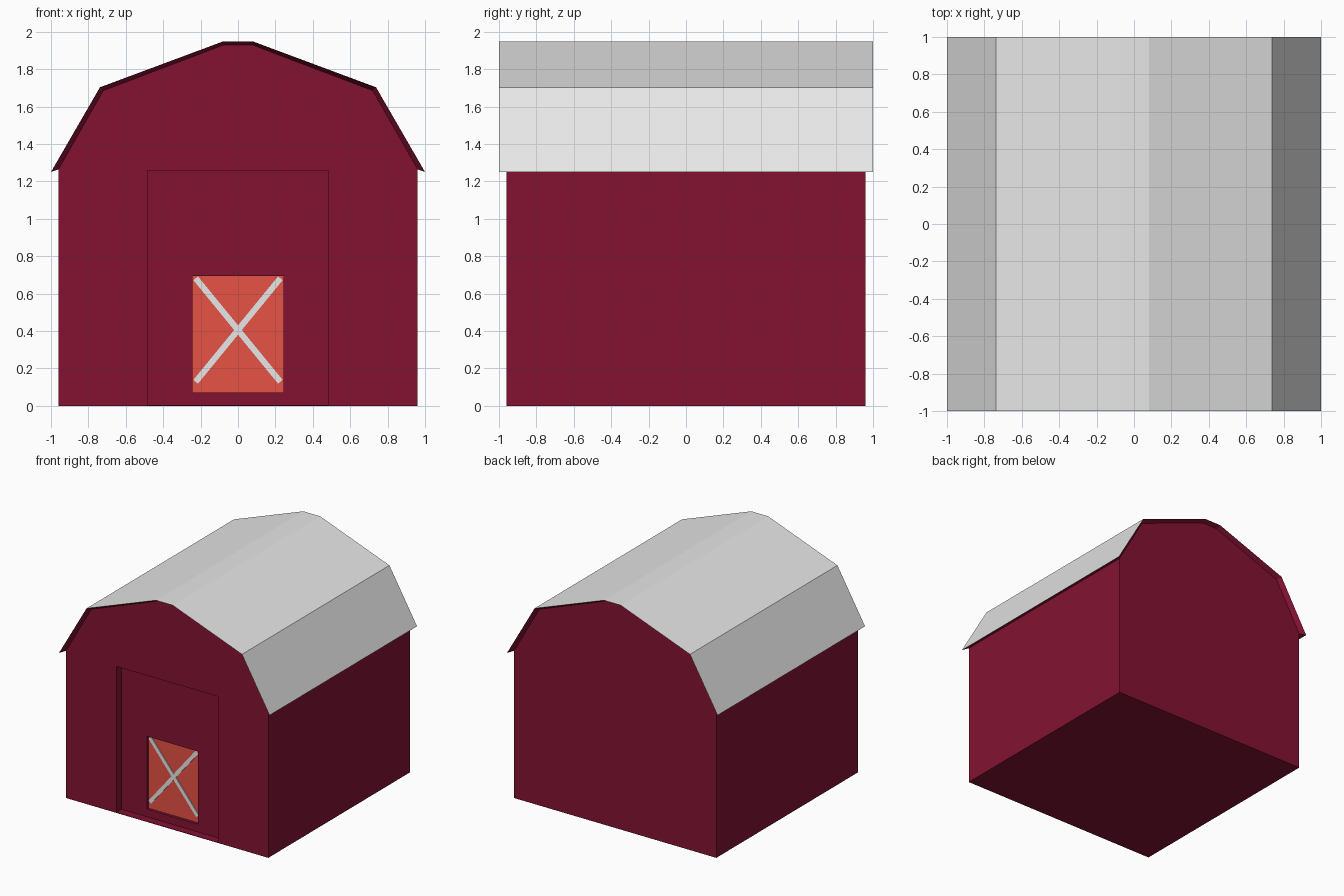
import bpy, bmesh, math
from mathutils import Matrix

cube = bpy.data.objects.get("Cube")
if cube:
    bpy.data.objects.remove(cube, do_unlink=True)


def material(name, rgb):
    mat = bpy.data.materials.new(name)
    mat.use_nodes = True
    mat.diffuse_color = (*rgb, 1)
    mat.node_tree.nodes["Principled BSDF"].inputs["Base Color"].default_value = (*rgb, 1)
    return mat


BARN_RED = material("barn red", (0.23, 0.006, 0.032))
DOOR_RED = material("door orange red", (0.8, 0.085, 0.06))
PALE = material("pale grey", (0.8, 0.8, 0.8))


def finish(name, bm, *mats):
    bmesh.ops.recalc_face_normals(bm, faces=bm.faces[:])
    mesh = bpy.data.meshes.new(name)
    bm.to_mesh(mesh)
    bm.free()
    for mat in mats:
        mesh.materials.append(mat)
    obj = bpy.data.objects.new(name, mesh)
    bpy.context.collection.objects.link(obj)
    return obj


def box(name, mat, size, center, tilt=0):
    bm = bmesh.new()
    bmesh.ops.create_cube(bm, size=1, matrix=Matrix.Translation(center)
                          @ Matrix.Rotation(tilt, 4, "Y") @ Matrix.Diagonal((*size, 1)))
    return finish(name, bm, mat)


def mirrored(half):
    return half + [(-x, z) for x, z in reversed(half)]


WALL_Y = 0.96
inner = mirrored([(0.96, 1.264), (0.72, 1.685), (0.074, 1.93)])
outer = mirrored([(1.0, 1.25), (0.738, 1.703), (0.08, 1.948)])

# Barn body: gambrel outline extruded front to back
bm = bmesh.new()
outline = [(WALL_Y, 0)] + inner + [(-WALL_Y, 0)]
face = bm.faces.new([bm.verts.new((x, -WALL_Y, z)) for x, z in outline])
side = bmesh.ops.extrude_face_region(bm, geom=[face])["geom"]
bmesh.ops.translate(bm, vec=(0, 2 * WALL_Y, 0),
                    verts=[v for v in side if isinstance(v, bmesh.types.BMVert)])
body = finish("barn_body", bm, BARN_RED)

# Front recesses: tall doorway, then a shallower door niche inside it
BACK = -WALL_Y + 0.07
NICHE = BACK + 0.03
doorway = box("doorway_cutter", BARN_RED, (0.966, 0.14, 1.253), (0, -WALL_Y, 0.6305))
niche = box("niche_cutter", BARN_RED, (0.484, 0.06, 0.625), (0, BACK, 0.3825))
bpy.context.view_layer.objects.active = body
for cutter in (doorway, niche):
    mod = body.modifiers.new("recess", "BOOLEAN")
    mod.operation = "DIFFERENCE"
    mod.solver = "EXACT"
    mod.object = cutter
    bpy.ops.object.modifier_apply(modifier=mod.name)
    bpy.data.objects.remove(cutter, do_unlink=True)

# Door panel and its crossed braces
box("door_panel", DOOR_RED, (0.484, 0.008, 0.625), (0, NICHE - 0.003, 0.3825))
angle = math.atan2(0.55, 0.45)
for name, sign in (("brace_rising", -1), ("brace_falling", 1)):
    box(name, PALE, (0.715, 0.009, 0.032), (0, NICHE - 0.01, 0.405), sign * angle)

# Roof: shell whose overhang bevels back to the walls
bm = bmesh.new()
rings = [[bm.verts.new((x, y, z)) for x, z in profile]
         for profile, y in ((inner, -WALL_Y), (outer, -1), (outer, 1), (inner, WALL_Y))]
for i, ring in enumerate(rings):
    after = rings[(i + 1) % len(rings)]
    for j in range(len(ring) - 1):
        f = bm.faces.new((ring[j], ring[j + 1], after[j + 1], after[j]))
        f.material_index = 1 if i == 1 else 0
for end in (0, -1):
    bm.faces.new([ring[end] for ring in rings])
finish("roof", bm, BARN_RED, PALE)
